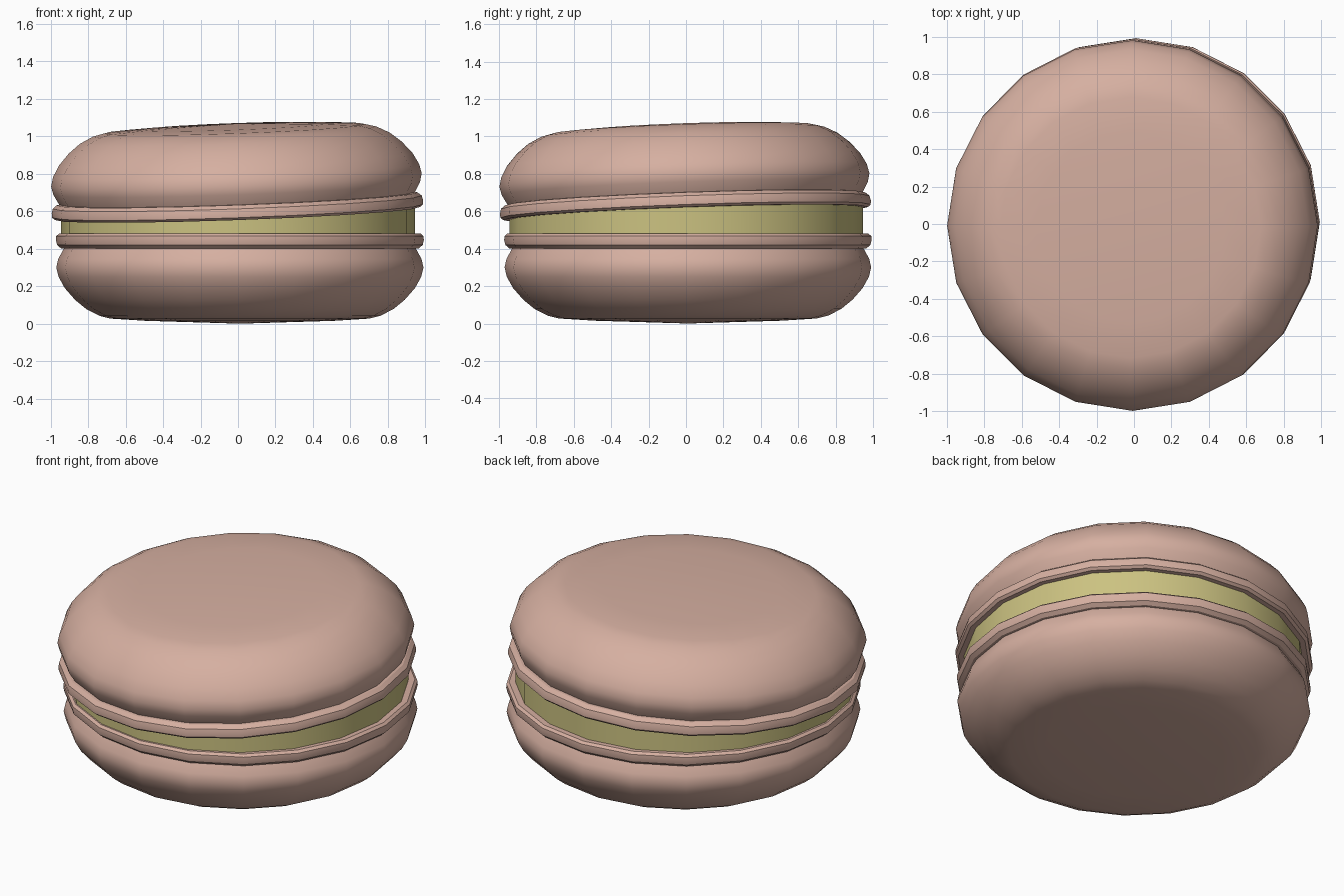
import bpy, math
from mathutils import Euler, Matrix

if "Cube" in bpy.data.objects:
    bpy.data.objects.remove(bpy.data.objects["Cube"])

SIDES = 20
TILT = 0.036


def material(name, rgb):
    m = bpy.data.materials.new(name)
    m.diffuse_color = (*rgb, 1)
    m.use_nodes = True
    m.node_tree.nodes["Principled BSDF"].inputs["Base Color"].default_value = m.diffuse_color
    return m


def lathe(name, profile, mat):
    """Spin an (r, z) profile, listed bottom to top, around z."""
    verts, rings, faces = [], [], []
    for r, z in profile:
        n = 1 if r == 0 else SIDES
        rings.append([len(verts) + i for i in range(n)])
        for i in range(n):
            a = 2 * math.pi * i / SIDES
            verts.append((r * math.cos(a), r * math.sin(a), z))
    for low, high in zip(rings, rings[1:]):
        for i in range(SIDES):
            j = (i + 1) % SIDES
            if len(low) == 1:
                faces.append((low[0], high[j], high[i]))
            elif len(high) == 1:
                faces.append((low[i], low[j], high[0]))
            else:
                faces.append((low[i], low[j], high[j], high[i]))
    mesh = bpy.data.meshes.new(name)
    mesh.from_pydata(verts, [], faces)
    mesh.materials.append(mat)
    ob = bpy.data.objects.new(name, mesh)
    bpy.context.collection.objects.link(ob)
    return ob


def smooth(ob):
    bpy.ops.object.select_all(action='DESELECT')
    ob.select_set(True)
    bpy.context.view_layer.objects.active = ob
    bpy.ops.object.shade_smooth_by_angle(angle=math.radians(32))


pink = material("pink_shell", (0.67, 0.43, 0.355))
green = material("pale_green_filling", (0.60, 0.54, 0.22))

# Domed shell with a ruffled foot, dome down
shell = [(0, 0), (0.5, 0.015), (0.69, 0.027), (0.75, 0.042), (0.82, 0.078),
         (0.88, 0.127), (0.935, 0.19), (0.968, 0.25), (0.98, 0.30),
         (0.97, 0.345), (0.94, 0.40), (0.955, 0.402), (0.976, 0.42),
         (0.982, 0.445), (0.981, 0.467), (0.966, 0.48), (0, 0.48)]
bottom = lathe("bottom_shell", shell, pink)
bottom.data.transform(Matrix.Translation((0.01, 0.01, 0)))

# The same shell turned over, slightly larger and tilted, for the top
top = lathe("top_shell", [(r * 1.01, 0.48 - z) for r, z in reversed(shell)], pink)
top.data.transform(Matrix.Translation((-0.002, -0.002, 0.588))
                   @ Euler((TILT, -TILT, 0)).to_matrix().to_4x4())

# Cream filling, its upper face following the tilt of the top shell
filling = lathe("filling", [(0, 0.47), (0.945, 0.47), (0.945, 0.60), (0, 0.60)], green)
for v in filling.data.vertices:
    if v.co.z > 0.55:
        v.co.z += TILT * (v.co.x + v.co.y)

for part in (bottom, top, filling):
    smooth(part)
